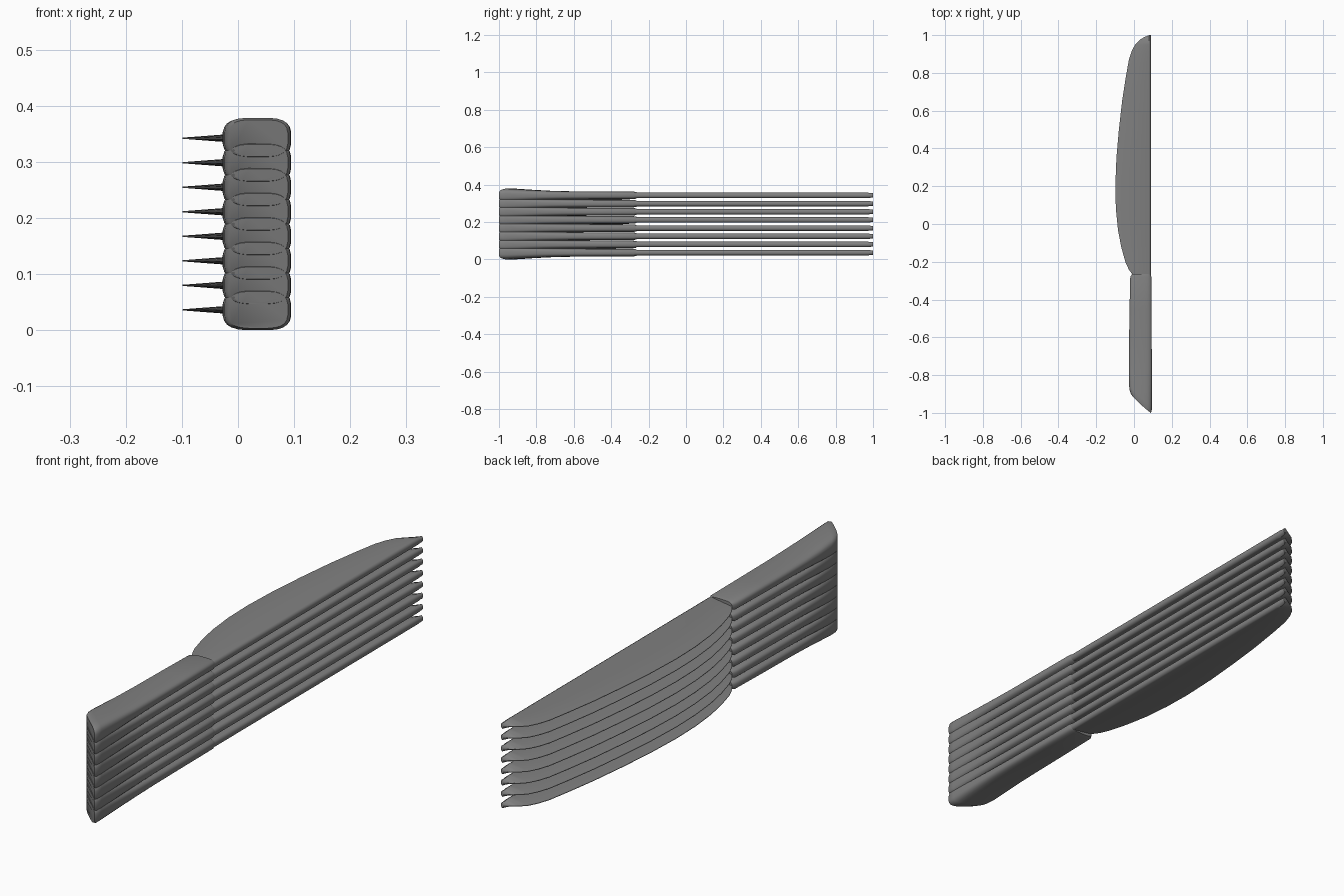
import bpy, bmesh, math

if "Cube" in bpy.data.objects:
    bpy.data.objects.remove(bpy.data.objects["Cube"])

def material(name, c):
    m = bpy.data.materials.new(name)
    m.diffuse_color = (*c, 1)
    m.use_nodes = True
    m.node_tree.nodes["Principled BSDF"].inputs["Base Color"].default_value = m.diffuse_color
    return m

steel = material("grey steel", (0.22, 0.22, 0.22))
SPACING, FIRST, COUNT = 0.0437, 0.0365, 8

def loft(name, rings):
    """Skin a list of equal-length closed rings and cap both ends."""
    bm = bmesh.new()
    rows = [[bm.verts.new(p) for p in r] for r in rings]
    n = len(rows[0])
    for a, b in zip(rows, rows[1:]):
        for i in range(n):
            j = (i + 1) % n
            bm.faces.new((a[i], a[j], b[j], b[i]))
    bm.faces.new(rows[0])
    bm.faces.new(rows[-1][::-1])
    bmesh.ops.recalc_face_normals(bm, faces=bm.faces)
    me = bpy.data.meshes.new(name)
    bm.to_mesh(me)
    bm.free()
    me.materials.append(steel)
    return me

def handle_ring(y, lo, hi, half, slant=0.0, n=24):
    """Rounded-box section; slant pulls the spine side towards the butt."""
    ring = []
    for i in range(n):
        a = 2 * math.pi * (i + 0.5) / n
        c, s = math.cos(a), math.sin(a)
        u = math.copysign(abs(c) ** 0.55, c)
        v = math.copysign(abs(s) ** 0.6, s)
        x = (lo + hi) / 2 + u * (hi - lo) / 2
        t = max(0, min(1, (x + 0.027) / 0.122))
        ring.append((x, y - slant * t ** 0.75, v * half))
    return ring

# handle: flares towards a slanted butt
handle_mesh = loft("handle", [
    handle_ring(-0.265, -0.010, 0.088, 0.017),
    handle_ring(-0.28, -0.020, 0.092, 0.0205),
    handle_ring(-0.45, -0.024, 0.093, 0.021),
    handle_ring(-0.60, -0.026, 0.094, 0.022, 0.03),
    handle_ring(-0.70, -0.027, 0.095, 0.025, 0.06),
    handle_ring(-0.78, -0.028, 0.095, 0.030, 0.09),
    handle_ring(-0.845, -0.027, 0.095, 0.0355, 0.12),
    handle_ring(-0.868, -0.024, 0.094, 0.0365, 0.125),
    handle_ring(-0.88, -0.017, 0.089, 0.033, 0.125),
])

# blade: wedge section following a curved cutting edge
EDGE = [(-0.272, 0.0), (-0.262, -0.012), (-0.24, -0.028), (-0.2, -0.046), (-0.12, -0.068),
        (-0.03, -0.085), (0.08, -0.096), (0.2, -0.099), (0.35, -0.093), (0.5, -0.080),
        (0.65, -0.063), (0.78, -0.043), (0.87, -0.027), (0.915, -0.012),
        (0.95, 0.006), (0.975, 0.030), (0.99, 0.055), (1.0, 0.080)]

def blade_ring(y, e):
    h = 0.0145 if y < 0.985 else 0.012
    half = [(e, 0.001), (0.079, h), (0.086, h * 0.75), (0.089, h * 0.3)]
    if e > 0.07:
        half[1] = (0.083, h)
    return [(x, y, z) for x, z in half] + [(x, y, -z) for x, z in half[::-1]]

blade_mesh = loft("blade", [blade_ring(y, e) for y, e in EDGE])

# stack of identical knives
for k in range(COUNT):
    for part, me in (("handle", handle_mesh), ("blade", blade_mesh)):
        ob = bpy.data.objects.new(f"{part}_{k + 1}", me.copy())
        ob.location.z = FIRST + k * SPACING
        bpy.context.collection.objects.link(ob)
        bpy.ops.object.select_all(action='DESELECT')
        ob.select_set(True)
        bpy.context.view_layer.objects.active = ob
        bpy.ops.object.shade_smooth_by_angle(angle=math.radians(40))
